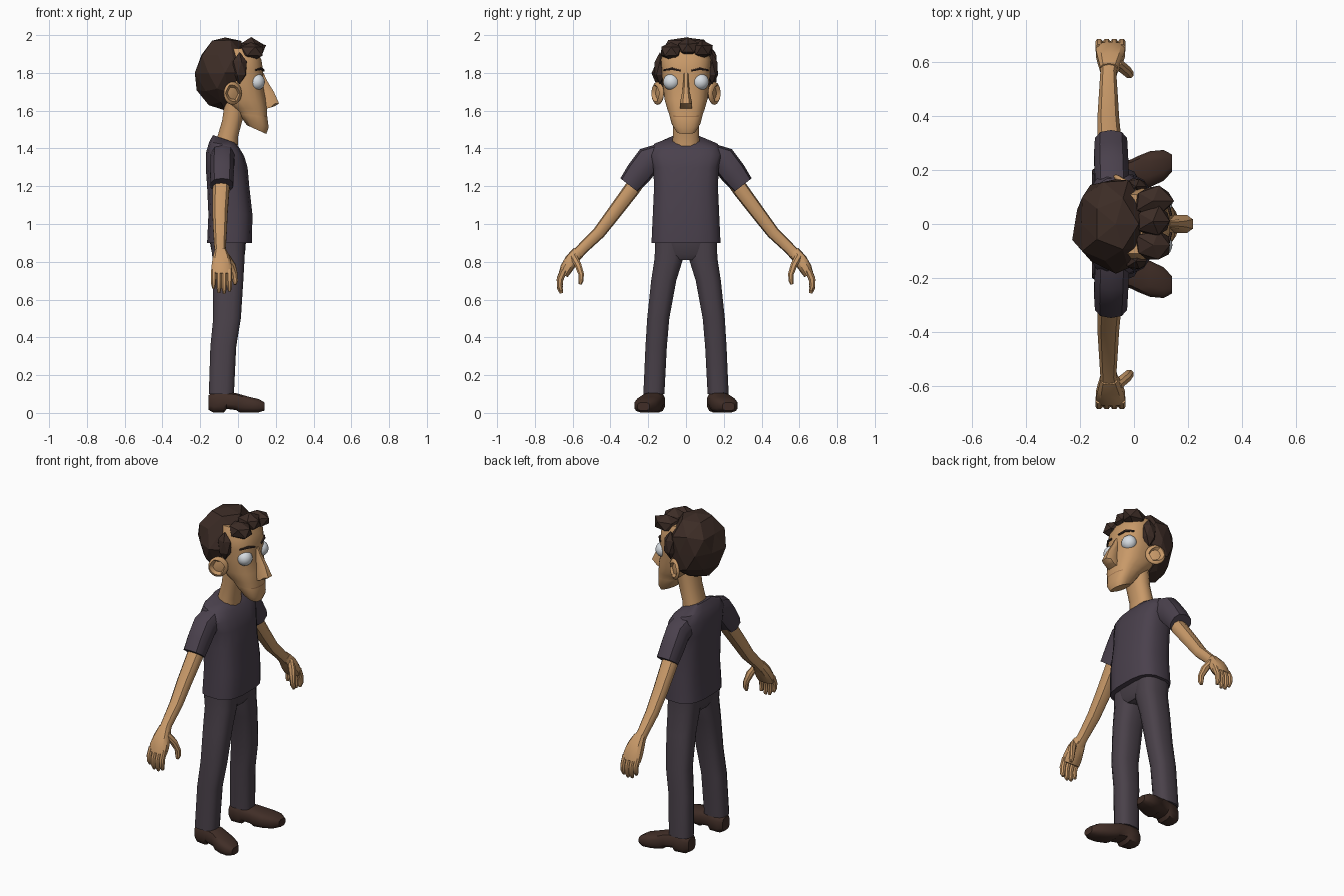
import bpy, bmesh, math, random
from mathutils import Vector

random.seed(4)
if "Cube" in bpy.data.objects:
    bpy.data.objects.remove(bpy.data.objects["Cube"])
X, Y, Z = Vector((1, 0, 0)), Vector((0, 1, 0)), Vector((0, 0, 1))


def material(name, rgb):
    m = bpy.data.materials.new(name)
    m.use_nodes = True
    m.diffuse_color = (*rgb, 1)
    m.node_tree.nodes["Principled BSDF"].inputs["Base Color"].default_value = (*rgb, 1)
    return m


skin = material("skin", (0.58, 0.32, 0.14))
lip = material("lip_line", (0.36, 0.18, 0.08))
cloth = material("shirt_cloth", (0.068, 0.052, 0.073))
denim = material("trouser_cloth", (0.068, 0.053, 0.068))
leather = material("shoe_leather", (0.052, 0.027, 0.02))
hair_mat = material("hair_brown", (0.045, 0.025, 0.019))
eye_mat = material("eye_white", (0.68, 0.72, 0.76))


def finish(name, bm, mats, mirror=False, angle=38):
    """Turn a bmesh into a shaded object, optionally mirrored across the body."""
    bmesh.ops.recalc_face_normals(bm, faces=bm.faces)
    mesh = bpy.data.meshes.new(name)
    bm.to_mesh(mesh)
    bm.free()
    ob = bpy.data.objects.new(name, mesh)
    bpy.context.collection.objects.link(ob)
    for m in mats:
        mesh.materials.append(m)
    if angle:
        bpy.ops.object.select_all(action="DESELECT")
        ob.select_set(True)
        bpy.context.view_layer.objects.active = ob
        bpy.ops.object.shade_smooth_by_angle(angle=math.radians(angle))
    if mirror:
        mod = ob.modifiers.new("Mirror", "MIRROR")
        mod.use_axis = (False, True, False)
        mod.use_mirror_merge = False
    return ob


def loft(name, rings, mat, t=None, u=X, n=12, p=2.4, mirror=False, extra=None):
    """Skin rounded rings (x, y, z, radius_u, radius_v, tilt) into a closed tube."""
    bm = bmesh.new()
    centres = [Vector(r[:3]) for r in rings]
    loops = []
    for i, r in enumerate(rings):
        d = t or (centres[min(i + 1, len(rings) - 1)] - centres[max(i - 1, 0)]).normalized()
        v = d.cross(u).normalized()
        tilt = r[5] if len(r) > 5 else 0
        loop = []
        for k in range(n):
            a = 2 * math.pi * (k + 0.5) / n
            c, s = math.cos(a), math.sin(a)
            cu = math.copysign(abs(c) ** (2 / p), c) * r[3]
            sv = math.copysign(abs(s) ** (2 / p), s) * r[4]
            loop.append(bm.verts.new(centres[i] + u * cu + v * sv + Z * tilt * cu))
        loops.append(loop)
    for j, (a, b) in enumerate(zip(loops, loops[1:])):
        for k in range(n):
            f = bm.faces.new((a[k], a[(k + 1) % n], b[(k + 1) % n], b[k]))
            if extra:
                f.material_index = extra(j, f.calc_center_median())
    bm.faces.new(loops[0])
    bm.faces.new(loops[-1])
    return finish(name, bm, [mat, lip] if extra else [mat], mirror)


def blob(name, centre, size, mat, rough=0, sub=2, mirror=False, shape=None, angle=38):
    """Ellipsoid with optional facet noise and a per-vertex reshaping rule."""
    bm = bmesh.new()
    bmesh.ops.create_icosphere(bm, subdivisions=sub, radius=1)
    for v in bm.verts:
        k = 1 + random.uniform(-rough, rough)
        co = Vector(v.co[i] * size[i] * k + centre[i] for i in range(3))
        v.co = shape(co) if shape else co
    return finish(name, bm, [mat], mirror, angle)


# Clothes
loft("shirt", [(-.045, 0, .9, .12, .185), (-.04, 0, 1.05, .118, .178),
               (-.052, 0, 1.2, .113, .171), (-.06, 0, 1.3, .112, .176),
               (-.068, 0, 1.37, .102, .195, -.1), (-.073, 0, 1.42, .08, .17, -.2),
               (-.073, 0, 1.45, .06, .085, -.35)], cloth, t=Z, n=16, p=3)
loft("sleeves", [(-.08, .12, 1.36, .065, .07), (-.083, .2, 1.335, .066, .075),
                 (-.085, .25, 1.27, .065, .07), (-.085, .3, 1.205, .062, .06)],
     cloth, n=10, mirror=True)
loft("trouser_hips", [(-.05, 0, .81, .07, .08), (-.05, 0, .84, .088, .15),
                      (-.055, 0, .93, .1, .166)], denim, t=Z, n=16, p=3)
loft("trouser_legs", [(-.088, .17, .1, .068, .057), (-.078, .158, .35, .07, .058),
                      (-.058, .147, .5, .075, .06), (-.052, .118, .7, .082, .068),
                      (-.05, .09, .82, .087, .078), (-.055, .085, .92, .095, .08)],
     denim, t=Z, p=2.8, mirror=True)

# Shoes with a raised arch in front of the heel
loft("shoes", [(-.155, .165, .055, .035, .04), (-.13, .166, .056, .055, .056),
               (-.075, .17, .056, .06, .056), (-.06, .172, .066, .058, .046),
               (-.01, .18, .06, .06, .046), (.01, .187, .05, .064, .05),
               (.06, .203, .043, .068, .043), (.11, .217, .038, .058, .036),
               (.14, .225, .034, .033, .022)], leather, t=X, u=Y, p=3, mirror=True)

# Arms and hands
loft("arms", [(-.085, .24, 1.25, .045, .042), (-.09, .29, 1.18, .046, .042),
              (-.095, .38, 1.06, .042, .038), (-.095, .46, .955, .037, .034),
              (-.095, .55, .868, .031, .03), (-.09, .59, .825, .035, .032)],
     skin, n=10, mirror=True)
loft("palms", [(-.092, .57, .855, .033, .03), (-.088, .605, .81, .048, .036),
               (-.087, .633, .765, .056, .034), (-.087, .65, .73, .054, .026)],
     skin, n=10, p=2.8, mirror=True)
for i, length in enumerate((.085, .108, .112, .1)):
    x = -.129 + .028 * i
    loft("finger_pair_%d" % (i + 1),
         [(x, .647, .755, .015, .019), (x, .668, .755 - length * .5, .015, .018),
          (x, .668, .755 - length * .85, .014, .016), (x, .66, .745 - length, .008, .009)],
         skin, n=8, mirror=True)
loft("thumbs", [(-.065, .6, .835, .02, .02), (-.035, .572, .785, .023, .019),
                (-.018, .555, .735, .017, .016), (-.015, .556, .698, .015, .014),
                (-.016, .561, .68, .008, .008)], skin, n=8, mirror=True)

# Neck and head, with the mouth as a narrow band on the front
loft("neck", [(-.062, 0, 1.39, .062, .076), (-.055, 0, 1.46, .056, .072),
              (-.03, 0, 1.55, .055, .072), (-.01, 0, 1.66, .06, .08)], skin, t=Z)
loft("head", [(.098, 0, 1.5, .052, .055, -.45), (.088, 0, 1.54, .075, .078, -.4),
              (.079, 0, 1.575, .077, .088, -.12), (.078, 0, 1.581, .077, .089, -.12),
              (.06, 0, 1.61, .095, .1, -.05), (.03, 0, 1.66, .117, .115),
              (.012, 0, 1.74, .12, .124), (.01, 0, 1.81, .124, .13),
              (0, 0, 1.87, .125, .134), (-.01, 0, 1.93, .1, .11)],
     skin, t=Z, n=20, p=2.6,
     extra=lambda j, c: int(j == 2 and c.x > .12 and abs(c.y) < .07))
loft("nose", [(.15, 0, 1.61, .045, .034, .3), (.172, 0, 1.638, .048, .035),
              (.15, 0, 1.7, .042, .021), (.132, 0, 1.76, .022, .014),
              (.122, 0, 1.8, .014, .014)], skin, t=Z, n=8, p=2.8)


def ear_shape(co):
    d = co - Vector((-.028, .15, 1.692))
    hollow = math.hypot(d.x / .05, d.z / .06)
    if d.y > 0 and hollow < .6:
        d.y -= .02
    return Vector((co.x, .15 + d.y - d.x * .55, co.z))


blob("ears", (-.028, .15, 1.692), (.048, .02, .061), skin, sub=3, mirror=True, shape=ear_shape)
blob("eyes", (.1, .077, 1.752), (.042, .044, .044), eye_mat, sub=3, mirror=True)
loft("eyebrows", [(.137, .03, 1.812, .005, .005), (.124, .075, 1.822, .007, .007),
                  (.094, .116, 1.815, .005, .005)], hair_mat, u=Z, n=6, mirror=True)


# Hair: a faceted mass trimmed to the hairline, with locks in front
def hairline(co):
    limit = .11 if co.z > 1.9 else (.03 if co.z > 1.76 else -.055)
    return Vector((min(co.x, limit), co.y, co.z))


blob("hair", (-.068, 0, 1.8), (.158, .178, .193), hair_mat, rough=.075, shape=hairline, angle=0)
for i, (y, z) in enumerate(((-.078, 1.915), (.01, 1.932), (.085, 1.92))):
    blob("front_lock_%d" % (i + 1), (.07, y, z), (.078, .062, .052), hair_mat,
         rough=.12, sub=1, angle=0)
blob("sideburns", (.008, .138, 1.825), (.042, .034, .078), hair_mat,
     rough=.12, sub=1, mirror=True, angle=0)
